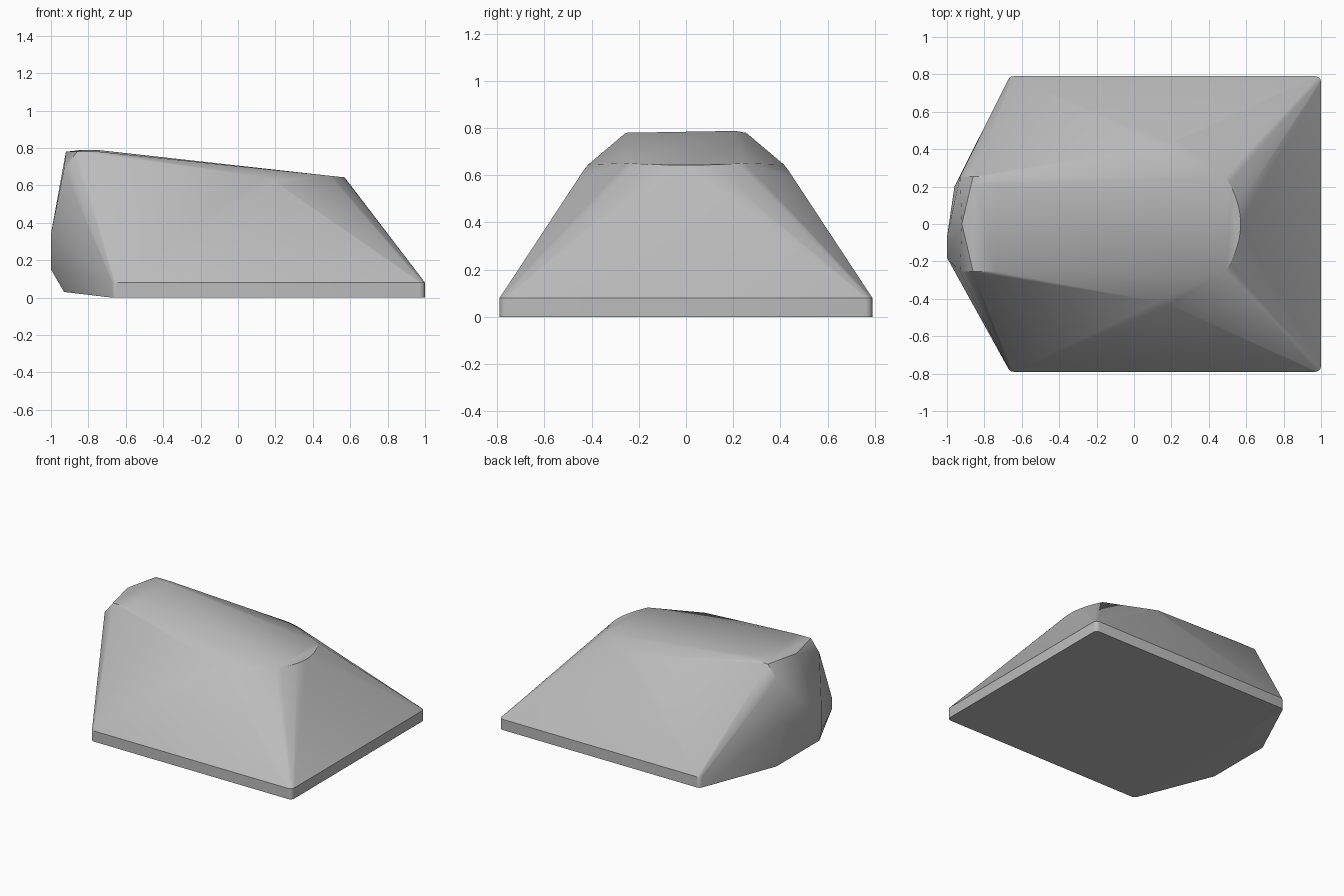
import bpy, bmesh, math

cube = bpy.data.objects.get("Cube")
if cube:
    bpy.data.objects.remove(cube, do_unlink=True)

grey = bpy.data.materials.new("mid_grey")
grey.use_nodes = True
colour = (0.5, 0.5, 0.5, 1)
grey.diffuse_color = colour
grey.node_tree.nodes["Principled BSDF"].inputs["Base Color"].default_value = colour

points = []

# Base slab with rounded upright corners
R = 0.03
for cx, cy, start in ((0.97, 0.76, 0), (-0.645, 0.76, 90),
                      (-0.645, -0.76, 180), (0.97, -0.76, 270)):
    for i in range(5):
        a = math.radians(start + 22.5 * i)
        for z in (0, 0.08):
            points.append((cx + R * math.cos(a), cy + R * math.sin(a), z))

# Curved front lip of the sloping top
for i in range(-8, 9):
    t = i / 8
    x = 0.57 - 0.08 * t * t
    points.append((x, 0.25 * t, 0.643 + (0.57 - x) * 0.105))

# Side shoulders, crest and rear corners, mirrored
for s in (-1, 1):
    points += [(0.13, s * 0.415, 0.645), (0.19, s * 0.433, 0.622), (0.24, s * 0.447, 0.595),
               (-0.74, s * 0.255, 0.78), (-0.86, s * 0.255, 0.78),
               (-0.93, s * 0.255, 0.69), (-0.93, s * 0.255, 0.03)]

# Uneven rear bulge and crest tip
points += [(-0.92, 0, 0.78), (-0.74, 0.21, 0.788), (-0.85, 0.21, 0.788),
           (-0.96, 0.2, 0.35), (-1, -0.07, 0.34), (-1, -0.18, 0.34),
           (-1, -0.18, 0.15), (-1, -0.07, 0.15)]

# Skin the points into one closed solid
bm = bmesh.new()
for p in points:
    bm.verts.new(p)
hull = bmesh.ops.convex_hull(bm, input=bm.verts)
loose = [v for v in bm.verts if not v.link_faces]
bmesh.ops.delete(bm, geom=loose, context='VERTS')
bmesh.ops.dissolve_limit(bm, angle_limit=math.radians(0.5), verts=bm.verts, edges=bm.edges)
bmesh.ops.recalc_face_normals(bm, faces=bm.faces)
mesh = bpy.data.meshes.new("wedge_body")
bm.to_mesh(mesh)
bm.free()
mesh.materials.append(grey)
body = bpy.data.objects.new("wedge_body", mesh)
bpy.context.collection.objects.link(body)
bpy.context.view_layer.objects.active = body
body.select_set(True)
bpy.ops.object.shade_smooth_by_angle(angle=math.radians(30))
